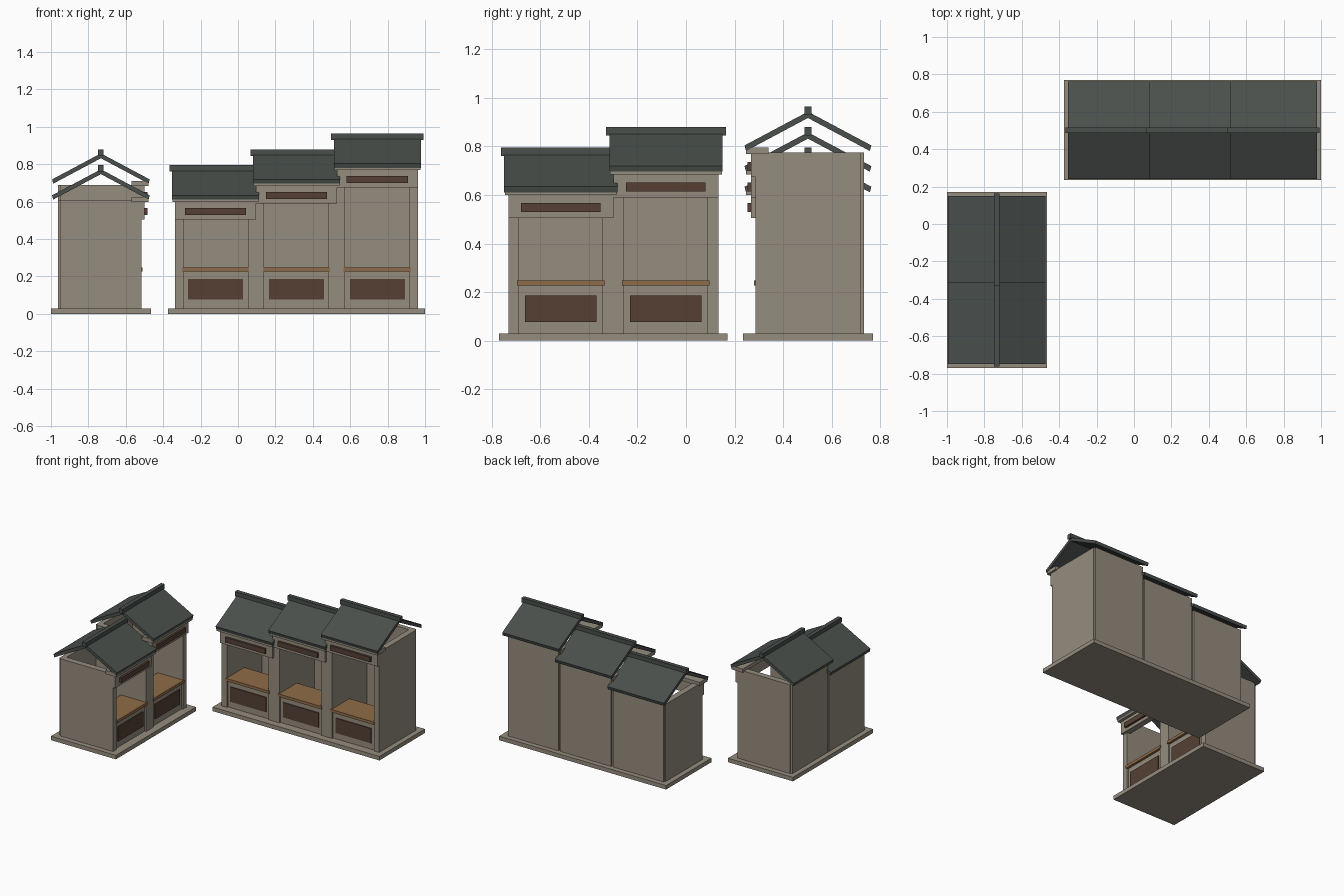
import bpy, bmesh, math
from mathutils import Matrix, Vector

if "Cube" in bpy.data.objects:
    bpy.data.objects.remove(bpy.data.objects["Cube"])


def material(name, rgb):
    m = bpy.data.materials.new(name)
    m.diffuse_color = (*rgb, 1)
    m.use_nodes = True
    m.node_tree.nodes["Principled BSDF"].inputs["Base Color"].default_value = m.diffuse_color
    return m


STONE = material("stone", (0.30, 0.262, 0.21))
ROOF = material("slate_roof", (0.068, 0.079, 0.072))
WOOD = material("counter_wood", (0.28, 0.148, 0.065))
DARK = material("dark_wood", (0.092, 0.051, 0.034))

PITCH = 0.4325          # shop width and depth
HALF = PITCH / 2
WALL = 0.044            # side wall thickness


def finish(bm, name, mat, frame):
    bmesh.ops.recalc_face_normals(bm, faces=bm.faces)
    me = bpy.data.meshes.new(name)
    bm.to_mesh(me)
    bm.free()
    me.materials.append(mat)
    ob = bpy.data.objects.new(name, me)
    ob.matrix_world = frame
    bpy.context.collection.objects.link(ob)


def box(name, mat, frame, x, f, z):
    """Box from ranges: x across, f toward the shop front (-y), z up."""
    bm = bmesh.new()
    bmesh.ops.create_cube(bm, size=1)
    size = Vector((x[1] - x[0], f[1] - f[0], z[1] - z[0]))
    mid = Vector((sum(x) / 2, -sum(f) / 2, sum(z) / 2))
    for v in bm.verts:
        v.co = v.co * size + mid
    finish(bm, name, mat, frame)


def gable_roof(name, frame, h):
    """Two thin slopes as one extruded chevron profile."""
    hw, run, rise, t = 0.233, 0.261, 0.139, 0.026
    top = h + 0.168
    pts = [(-run, top - rise), (0, top), (run, top - rise),
           (run - 0.006, top - rise - t + 0.003), (0, top - t),
           (-run + 0.006, top - rise - t + 0.003)]
    bm = bmesh.new()
    a = [bm.verts.new((-hw, y, z)) for y, z in pts]
    b = [bm.verts.new((hw, y, z)) for y, z in pts]
    for i in range(6):
        j = (i + 1) % 6
        bm.faces.new((a[i], a[j], b[j], b[i]))
    for s in (a, b):                      # end faces, one per slope
        bm.faces.new((s[0], s[1], s[4], s[5]))
        bm.faces.new((s[1], s[2], s[3], s[4]))
    finish(bm, name, ROOF, frame)


def shop(tag, frame, h):
    floor = 0.03
    inner = HALF - WALL
    # walls
    for side, s in (("left", -1), ("right", 1)):
        x = sorted((s * inner, s * HALF))
        box(f"{tag}_{side}_wall", STONE, frame, x, (-HALF, HALF), (floor, h))
    box(f"{tag}_back_wall", STONE, frame, (-0.208, 0.208), (-0.23, -0.196), (floor, h))
    # header beam with sign board and eave slab
    box(f"{tag}_header", STONE, frame, (-HALF, HALF), (0.19, 0.234), (h - 0.1, h))
    box(f"{tag}_sign_board", DARK, frame, (-0.164, 0.164), (0.232, 0.249), (h - 0.076, h - 0.039))
    box(f"{tag}_eave_slab", STONE, frame, (-0.23, 0.23), (0.163, 0.255), (h - 0.006, h + 0.021))
    # counter
    box(f"{tag}_counter_base", STONE, frame, (-inner, inner), (0.03, 0.205), (floor, 0.228))
    box(f"{tag}_counter_panel", DARK, frame, (-0.147, 0.147), (0.204, 0.212), (0.077, 0.187))
    box(f"{tag}_counter_top", WOOD, frame, (-0.18, 0.18), (0.01, 0.223), (0.227, 0.248))
    # roof
    gable_roof(f"{tag}_roof", frame, h)
    box(f"{tag}_ridge_cap", ROOF, frame, (-0.247, 0.247), (-0.015, 0.015), (h + 0.155, h + 0.19))


def row(tag, centre, angle, heights):
    frame = Matrix.Translation((*centre, 0)) @ Matrix.Rotation(angle, 4, 'Z')
    n = len(heights)
    half = n * HALF + 0.038
    box(f"{tag}_plinth", STONE, frame, (-half, half), (-0.267, 0.267), (0, 0.03))
    for i, h in enumerate(heights):
        offset = Matrix.Translation(((i - (n - 1) / 2) * PITCH, 0, 0))
        shop(f"{tag}_shop_{i + 1}", frame @ offset, h)


# three shops facing the front, two shops facing right
row("back_row", (0.3125, 0.502), 0, (0.605, 0.69, 0.775))
row("side_row", (-0.733, -0.299), math.pi / 2, (0.605, 0.69))
